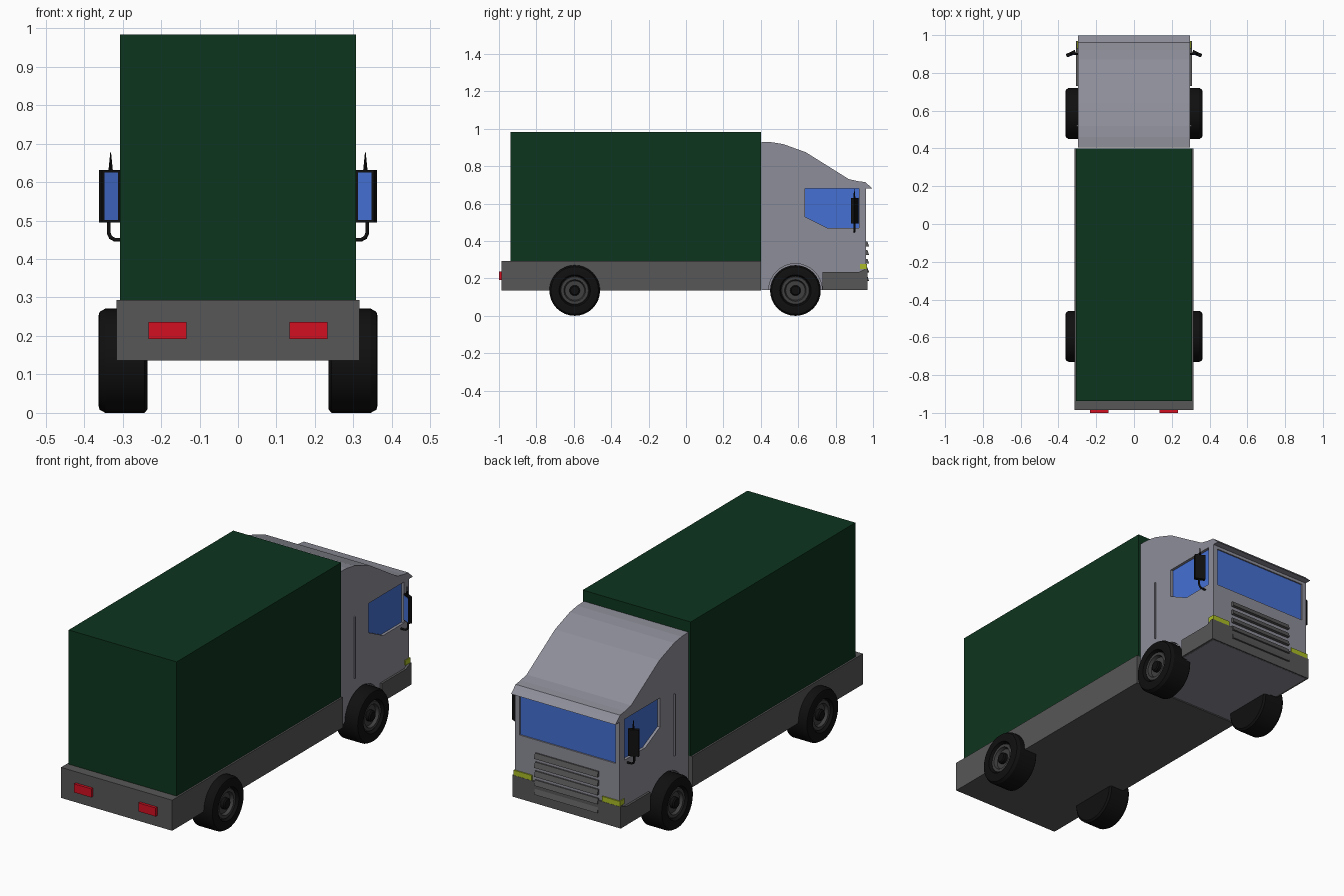
import bpy, bmesh, math
from mathutils import Matrix, Vector

if "Cube" in bpy.data.objects:
    bpy.data.objects.remove(bpy.data.objects["Cube"])


def material(name, rgb):
    m = bpy.data.materials.new(name)
    m.diffuse_color = (*rgb, 1)
    m.use_nodes = True
    m.node_tree.nodes["Principled BSDF"].inputs["Base Color"].default_value = m.diffuse_color
    return m


GREEN = material("cargo_green", (0.004, 0.035, 0.013))
PAINT = material("cab_paint", (0.27, 0.27, 0.32))
DARK = material("chassis_grey", (0.095, 0.095, 0.095))
BLACK = material("rubber_black", (0.005, 0.005, 0.005))
RIM = material("rim_grey", (0.05, 0.05, 0.05))
BLUE = material("glass_blue", (0.06, 0.16, 0.65))
RED = material("lamp_red", (0.65, 0.005, 0.015))
LIME = material("lamp_lime", (0.4, 0.5, 0.02))


def finish(name, bm, mat):
    bmesh.ops.recalc_face_normals(bm, faces=bm.faces)
    me = bpy.data.meshes.new(name)
    bm.to_mesh(me)
    bm.free()
    ob = bpy.data.objects.new(name, me)
    bpy.context.collection.objects.link(ob)
    if mat:
        me.materials.append(mat)
    return ob


def box(name, x, y, z, mat):
    """Box from (min, max) ranges."""
    bm = bmesh.new()
    size = [abs(b - a) for a, b in (x, y, z)]
    mid = [(a + b) / 2 for a, b in (x, y, z)]
    bmesh.ops.create_cube(bm, size=1, matrix=Matrix.Translation(mid) @ Matrix.Diagonal((*size, 1)))
    return finish(name, bm, mat)


def prism(name, pts, x0, x1, mat):
    """Side profile (y, z) extruded from x0 to x1."""
    bm = bmesh.new()
    f = bm.faces.new([bm.verts.new((x0, y, z)) for y, z in pts])
    ext = bmesh.ops.extrude_face_region(bm, geom=[f])
    bmesh.ops.translate(bm, vec=(x1 - x0, 0, 0),
                        verts=[v for v in ext["geom"] if isinstance(v, bmesh.types.BMVert)])
    return finish(name, bm, mat)


def lathe(name, profile, s, y, z, mat, steps=32):
    """(radius, x) profile spun round a wheel axle."""
    bm = bmesh.new()
    vs = [bm.verts.new((s * x, 0, r)) for r, x in profile]
    es = [bm.edges.new(p) for p in zip(vs, vs[1:])]
    bmesh.ops.spin(bm, geom=vs + es, cent=(0, 0, 0), axis=(1, 0, 0),
                   angle=math.tau, steps=steps)
    bmesh.ops.remove_doubles(bm, verts=bm.verts, dist=1e-4)
    bmesh.ops.translate(bm, vec=(0, y, z), verts=bm.verts)
    ob = finish(name, bm, mat)
    bpy.ops.object.select_all(action='DESELECT')
    ob.select_set(True)
    bpy.context.view_layer.objects.active = ob
    bpy.ops.object.shade_smooth_by_angle(angle=math.radians(25))
    return ob


def cut(target, cutter):
    cutter.hide_render = True
    cutter.hide_viewport = True
    m = target.modifiers.new(cutter.name, 'BOOLEAN')
    m.operation, m.solver, m.object = 'DIFFERENCE', 'EXACT', cutter


# Cargo body and chassis
box("cargo_box", (-.307, .307), (-.937, .40), (.29, .983), GREEN)
box("chassis", (-.316, .316), (-.986, .40), (.136, .293), DARK)

# Cab with rounded roof and sun visor
cab = prism("cab", [(.405, .138), (.405, .93), (.46, .928), (.52, .918), (.64, .875),
                    (.76, .80), (.87, .731), (.92, .72), (.96, .715), (.975, .70),
                    (.998, .68), (.963, .68), (.963, .138)], -.297, .297, PAINT)

# Recessed windows and wheel arches
side_window = [(.635, .68), (.635, .53), (.755, .47), (.925, .47), (.925, .68)]
arch = [(.585 + .143 * math.cos(a * math.tau / 32), .136 + .143 * math.sin(a * math.tau / 32))
        for a in range(32)]
for s, side in ((1, "right"), (-1, "left")):
    cut(cab, prism(side + "_window_cutter", side_window, s * .277, s * .4, None))
    cut(cab, prism(side + "_arch_cutter", arch, s * .265, s * .4, None))
    prism(side + "_window", side_window, s * .276, s * .283, BLUE)
cut(cab, box("windscreen_cutter", (-.272, .272), (.951, 1.1), (.462, .665), None))
box("windscreen", (-.272, .272), (.950, .956), (.462, .665), BLUE)

# Bumper with raised front lip
prism("bumper", [(.73, .139), (.73, .235), (.925, .235), (.955, .25), (.97, .25), (.97, .139)],
      -.308, .308, DARK)

# Grille louvres
for i in range(5):
    z = .385 - i * .046
    prism("grille_slat", [(.955, z + .012), (.97, z + .012), (.979, z - .014), (.955, z - .014)],
          -.18, .18, DARK)

for s, side in ((1, "right"), (-1, "left")):
    # Lamps
    box(side + "_headlamp", (s * .2, s * .302), (.93, .969), (.25, .276), LIME)
    box(side + "_tail_lamp", (s * .134, s * .232), (-1, -.98), (.192, .236), RED)

    # Door grab rail
    box(side + "_door_rail", (s * .29, s * .304), (.517, .524), (.34, .657), PAINT)

    # Wheels
    for y, end in ((-.595, "rear"), (.585, "front")):
        tag = f"{side}_{end}_"
        lathe(tag + "tyre", [(0, .235), (.126, .235), (.1355, .243), (.1355, .345), (.127, .36),
                             (.115, .363), (.084, .363), (.076, .343)], s, y, .1355, BLACK)
        lathe(tag + "rim", [(.077, .343), (.073, .352), (.058, .352), (.052, .336),
                            (0, .336)], s, y, .1355, RIM)
        lathe(tag + "hub", [(.028, .33), (.028, .352), (.022, .358), (0, .358)],
              s, y, .1355, BLACK, 16)

    # Mirror housing and glass, outer edge swung rearward
    swing = Matrix.Translation((s * .334, .902, .563)) @ Matrix.Rotation(-s * .44, 4, 'Z')
    housing = box(side + "_mirror_housing", (-.026, .026), (-.009, .009), (-.068, .068), BLACK)
    glass = box(side + "_mirror_glass", (-.019, .019), (-.011, -.006), (-.062, .062), BLUE)
    housing.matrix_world = swing
    glass.matrix_world = swing

    # Mirror arm, a bent tube into the door
    cu = bpy.data.curves.new(side + "_mirror_arm", 'CURVE')
    cu.dimensions, cu.bevel_depth, cu.bevel_resolution, cu.use_fill_caps = '3D', .005, 2, True
    path = [(.336, .505), (.336, .467), (.331, .456), (.32, .45), (.29, .45)]
    sp = cu.splines.new('POLY')
    sp.points.add(len(path) - 1)
    for p, (x, z) in zip(sp.points, path):
        p.co = (s * x, .9, z, 1)
    cu.materials.append(BLACK)
    bpy.context.collection.objects.link(bpy.data.objects.new(side + "_mirror_arm", cu))

    # Tapered upper mirror stay
    bm = bmesh.new()
    bmesh.ops.create_cone(bm, cap_ends=True, segments=8, radius1=.006, radius2=.001, depth=.05,
                          matrix=Matrix.Translation(Vector((s * .331, .9, .652))))
    finish(side + "_mirror_stay", bm, BLACK)
